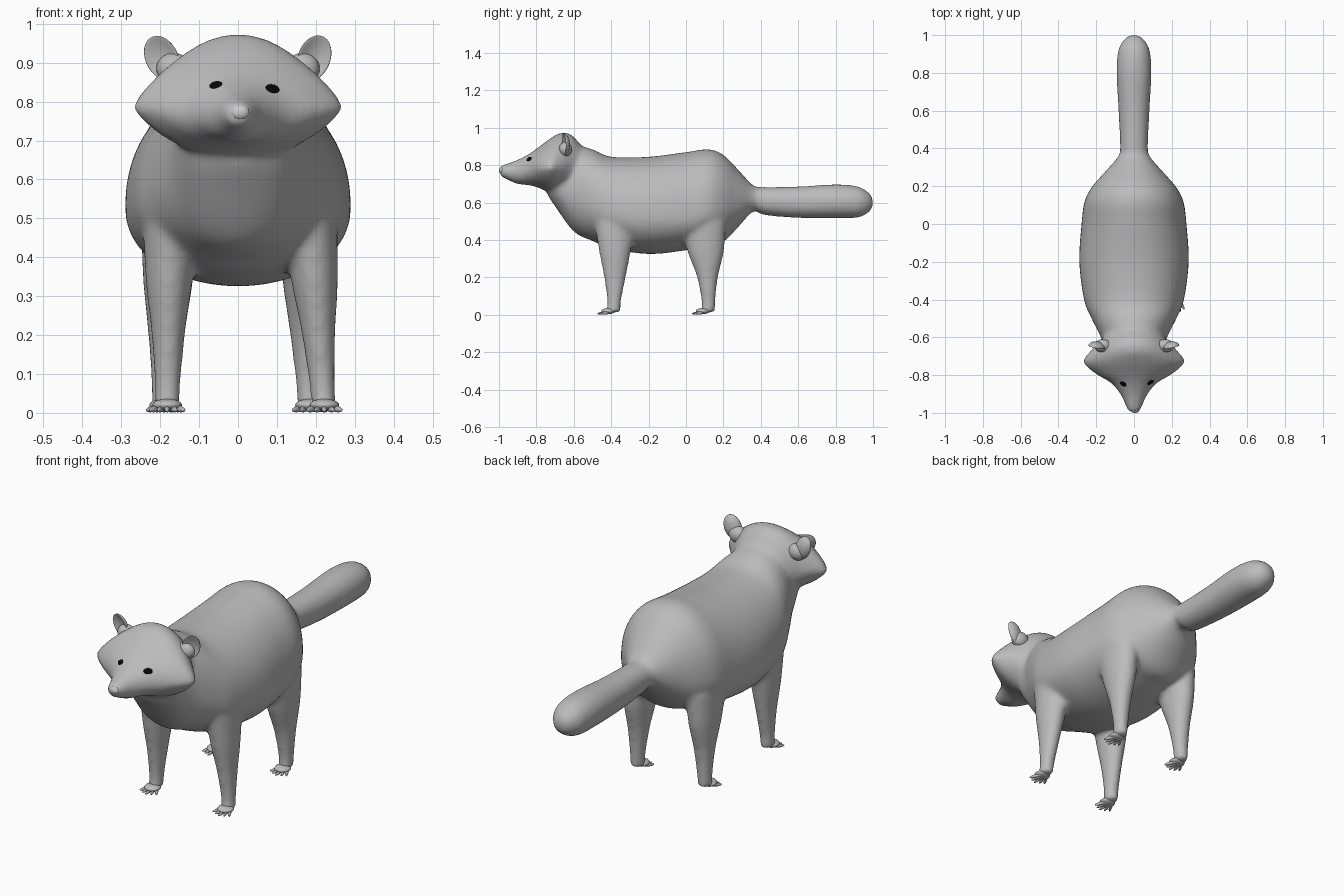
import bpy
import bmesh
from math import cos, sin, pi, copysign
from mathutils import Vector, Matrix

default = bpy.data.objects.get("Cube")
if default:
    bpy.data.objects.remove(default, do_unlink=True)


def material(name, value):
    mat = bpy.data.materials.new(name)
    mat.use_nodes = True
    colour = (value, value, value, 1)
    mat.diffuse_color = colour
    shader = next(n for n in mat.node_tree.nodes if n.type == "BSDF_PRINCIPLED")
    shader.inputs["Base Color"].default_value = colour
    return mat


fur = material("grey fur", 0.5)
nose_grey = material("light grey nose", 0.6)
black = material("black eye", 0.002)


def add_object(name, bm, mat):
    bmesh.ops.recalc_face_normals(bm, faces=bm.faces)
    for face in bm.faces:
        face.smooth = True
    mesh = bpy.data.meshes.new(name)
    bm.to_mesh(mesh)
    bm.free()
    mesh.materials.append(mat)
    obj = bpy.data.objects.new(name, mesh)
    bpy.context.scene.collection.objects.link(obj)
    return obj


def smooth_sections(sections, steps=5):
    """Pass a Catmull-Rom curve through the cross-section values."""
    result = []
    for i in range(len(sections) - 1):
        p0, p3 = sections[max(i - 1, 0)], sections[min(i + 2, len(sections) - 1)]
        p1, p2 = sections[i], sections[i + 1]
        for k in range(steps):
            t = k / steps
            result.append([b + t / 2 * (c - a + t * (2 * a - 5 * b + 4 * c - d
                           + t * (3 * (b - c) + d - a)))
                           for a, b, c, d in zip(p0, p1, p2, p3)])
    return result + [list(sections[-1])]


def loft(bm, sections, place, count=48):
    """Skin rings given as: position, x, centre, half width, up, down, power."""
    rings = []
    for pos, x, mid, wide, up, down, power in smooth_sections(sections):
        ring = []
        for k in range(count):
            a = 2 * pi * k / count
            s = sin(a)
            v = copysign(abs(s) ** power, s) * (up if s > 0 else down)
            ring.append(bm.verts.new(place(pos, x + wide * cos(a), mid + v)))
        rings.append(ring)
    for r, n in zip(rings, rings[1:]):
        for k in range(count):
            j = (k + 1) % count
            bm.faces.new((r[k], r[j], n[j], n[k]))
    bm.faces.new(rings[0])
    bm.faces.new(rings[-1])


def along_y(pos, x, v):
    return (x, pos, v)


def along_z(pos, x, v):
    return (x, v, pos)


def ellipsoid(name, centre, radii, mat, turn=None, shape=None):
    bm = bmesh.new()
    bmesh.ops.create_uvsphere(bm, u_segments=24, v_segments=16, radius=1)
    if shape:
        for v in bm.verts:
            shape(v.co)
    turn = turn or Matrix.Identity(4)
    bm.transform(Matrix.Translation(centre) @ turn @ Matrix.Diagonal((*radii, 1)))
    return add_object(name, bm, mat)


skin = bmesh.new()

# Trunk and tail: y, centre z, half width, height up, height down
trunk = [(-.74, .74, .09, .12, .1), (-.7, .72, .14, .18, .14),
         (-.6, .66, .175, .25, .215), (-.5, .6, .225, .285, .205),
         (-.4, .56, .265, .285, .205), (-.2, .53, .29, .315, .205),
         (0, .53, .278, .34, .185), (.12, .56, .262, .325, .19),
         (.2, .58, .22, .275, .19), (.28, .6, .15, .175, .13),
         (.36, .615, .083, .077, .062), (.42, .608, .074, .075, .075),
         (.6, .6, .082, .086, .082), (.8, .605, .092, .092, .088),
         (.92, .603, .083, .083, .083), (.98, .6, .05, .05, .05),
         (1, .6, .018, .018, .018)]
loft(skin, [(y, 0, z, w, u, d, .92) for y, z, w, u, d in trunk], along_y)

# Head with pointed cheeks and tapering muzzle; last value sharpens the sides
head = [(-.54, .8, .11, .08, .12, 1), (-.61, .79, .17, .17, .14, 1.1),
        (-.67, .79, .23, .182, .14, 1.4), (-.73, .785, .272, .155, .13, 1.6),
        (-.79, .78, .21, .115, .1, 1.4), (-.84, .77, .125, .09, .077, 1.1),
        (-.9, .765, .073, .064, .066, 1), (-.96, .766, .045, .042, .042, 1),
        (-.995, .77, .03, .026, .028, 1)]
loft(skin, [(y, 0, *rest) for y, *rest in head], along_y)

# Legs: height, centre y, half width, half depth
front_leg = [(.012, -.39, .034, .045), (.06, -.385, .033, .036),
             (.2, -.38, .043, .058), (.34, -.38, .06, .085),
             (.5, -.38, .07, .11)]
rear_leg = [(.012, .115, .034, .042), (.06, .12, .034, .036),
            (.2, .115, .047, .056), (.34, .105, .064, .098),
            (.5, .09, .075, .125)]
feet = {"front_right": (-.182, -.175, front_leg), "front_left": (.222, .185, front_leg),
        "rear_right": (-.19, -.175, rear_leg), "rear_left": (.185, .175, rear_leg)}
for foot_x, hip_x, leg in feet.values():
    rows = []
    for z, y, w, d in leg:
        x = foot_x + (hip_x - foot_x) * z / leg[-1][0]
        rows.append((z, x, y, w, d, d, 1))
    loft(skin, rows, along_z, 32)

# Fuse trunk, head and legs into one soft skin
body = add_object("body", skin, fur)
remesh = body.modifiers.new("fuse", "REMESH")
remesh.mode = "VOXEL"
remesh.voxel_size = .011
remesh.use_smooth_shade = True
soften = body.modifiers.new("soften", "SMOOTH")
soften.factor = .5
soften.iterations = 12
graph = bpy.context.evaluated_depsgraph_get()
fused = bpy.data.meshes.new_from_object(body.evaluated_get(graph))
body.modifiers.clear()
body.data = fused
fused.materials.clear()
fused.materials.append(fur)
for poly in fused.polygons:
    poly.use_smooth = True
    poly.material_index = 0

# Paws with five spread toes
for name, (x, hip_x, leg) in feet.items():
    y = leg[0][1]
    ellipsoid(name + "_paw", (x, y - .025, .02), (.038, .038, .016), fur)
    for k in range(-2, 3):
        turn = Matrix.Rotation(k * .26, 4, "Z") @ Matrix.Rotation(.12, 4, "X")
        reach = .05 - .004 * abs(k)
        centre = (x + k * .014, y - .042 + .005 * abs(k), .011)
        ellipsoid(f"{name}_toe_{k + 3}", centre, (.0075, reach * .85, .0085), fur, turn)


# Ears, hollowed on the front
def hollow(co):
    if co.y < 0:
        co.y = .25 * co.y + .6 * co.y ** 2


for name, side, tilt in (("left_ear", 1, .35), ("right_ear", -1, .45)):
    turn = Matrix.Rotation(side * tilt, 4, "Y") @ Matrix.Rotation(side * .25, 4, "Z")
    ellipsoid(name, (side * .196, -.652, .912), (.043, .03, .06), fur, turn, hollow)
    ellipsoid(name + "_base", (side * .165, -.645, .885), (.045, .035, .04), fur)

# Nose pad
ellipsoid("nose", (.005, -.986, .772), (.024, .014, .019), nose_grey)

# Eyes, thin plates lying on the face
for name, x, wide in (("left_eye", .094, .021), ("right_eye", -.056, .018)):
    hit, spot, normal, _ = body.closest_point_on_mesh(Vector((x, -.845, .84)))
    turn = normal.to_track_quat("Z", "Y").to_matrix().to_4x4()
    ellipsoid(name, spot, (wide, .014, .0045), black, turn)
